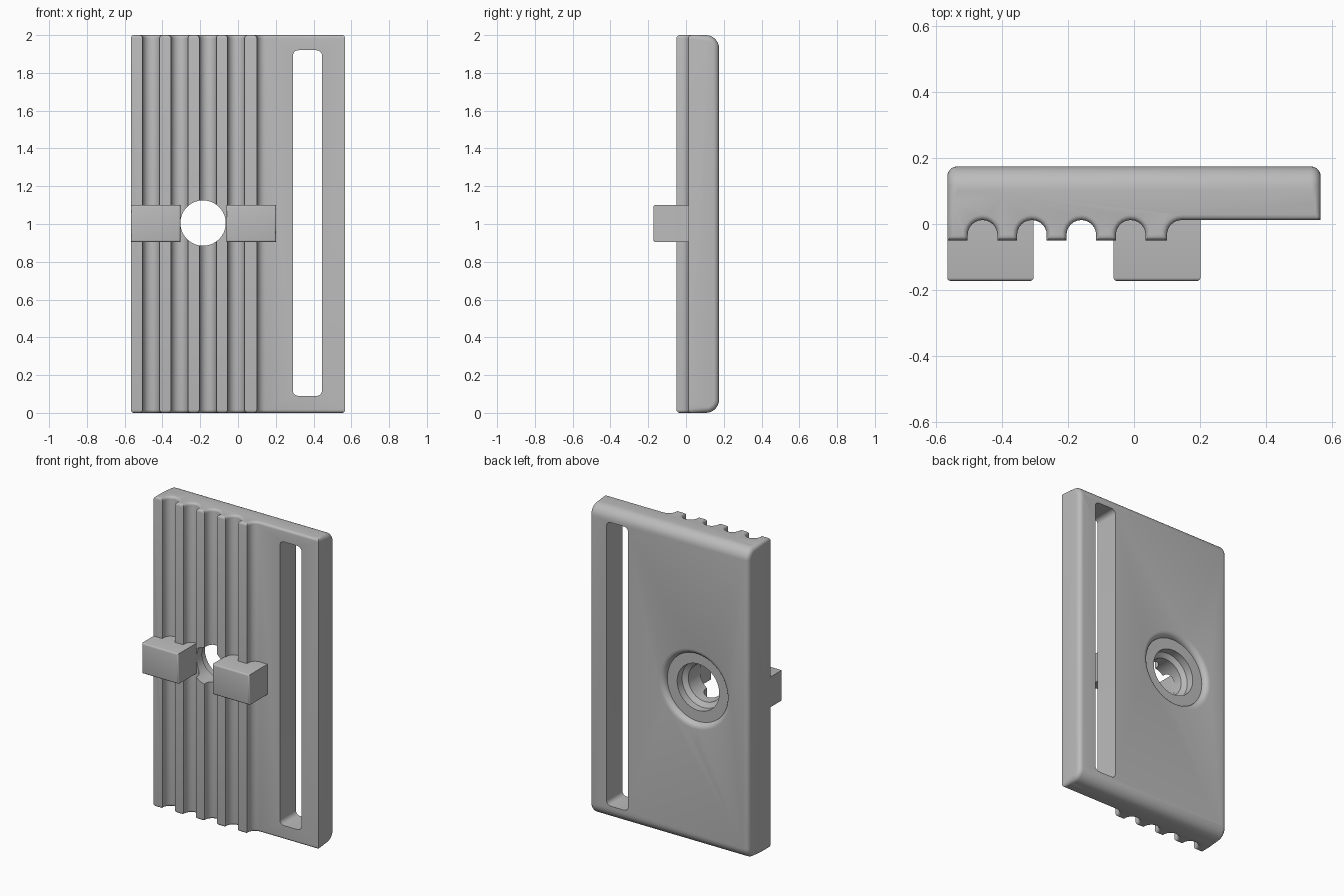
import bpy, bmesh
from math import sin, cos, pi, radians
from mathutils import Matrix, Vector

old = bpy.data.objects.get("Cube")
if old:
    bpy.data.objects.remove(old, do_unlink=True)

grey = bpy.data.materials.new("plain grey")
grey.use_nodes = True
grey.diffuse_color = (0.5, 0.5, 0.5, 1)
grey.node_tree.nodes["Principled BSDF"].inputs["Base Color"].default_value = (0.5, 0.5, 0.5, 1)

X, FRONT, BACK, RIB = 0.567, 0.012, 0.175, -0.05
HOLE = Vector((-0.185, 0, 1.005))


def finish(bm, name):
    bmesh.ops.recalc_face_normals(bm, faces=bm.faces)
    mesh = bpy.data.meshes.new(name)
    bm.to_mesh(mesh)
    bm.free()
    mesh.materials.append(grey)
    obj = bpy.data.objects.new(name, mesh)
    bpy.context.collection.objects.link(obj)
    return obj


def box_bm(lo, hi):
    bm = bmesh.new()
    bmesh.ops.create_cube(bm, size=1)
    lo, hi = Vector(lo), Vector(hi)
    for v in bm.verts:
        v.co = (lo + hi) / 2 + v.co * (hi - lo)
    return bm


def bevel(bm, test, width, segments):
    edges = [e for e in bm.edges if test(*[v.co for v in e.verts])]
    bmesh.ops.bevel(bm, geom=edges, offset=width, segments=segments,
                    profile=0.5, affect='EDGES', clamp_overlap=True)


def combine(obj, tool, operation):
    mod = obj.modifiers.new("combine", 'BOOLEAN')
    mod.operation, mod.object, mod.solver = operation, tool, 'EXACT'
    bpy.context.view_layer.objects.active = obj
    bpy.ops.object.modifier_apply(modifier=mod.name)
    bpy.data.objects.remove(tool, do_unlink=True)


def smooth(obj):
    bpy.ops.object.select_all(action='DESELECT')
    obj.select_set(True)
    bpy.context.view_layer.objects.active = obj
    bpy.ops.object.shade_smooth_by_angle(angle=radians(32))


# Ribbed plate: grooved cross-section extruded upwards
R = 0.045
outline = [(-X, BACK), (-X, RIB)]
for i in range(5):
    cx = -0.46 + 0.15 * i
    outline.append((cx - R, RIB))
    if i == 4:
        break
    outline += [(cx - R * cos(a), FRONT - R + R * sin(a)) for a in [pi * k / 12 for k in range(13)]]
    outline.append((cx + R, RIB))
outline[-1] = (0.1, RIB)
outline += [(0.145 - R * cos(a), FRONT - R + R * sin(a)) for a in [pi * k / 12 for k in range(7)]]
outline += [(X, FRONT), (X, BACK)]

bm = bmesh.new()
base = bm.faces.new([bm.verts.new((x, y, 0)) for x, y in outline])
top = bmesh.ops.extrude_face_region(bm, geom=[base])["geom"]
bmesh.ops.translate(bm, vec=(0, 0, 2), verts=[g for g in top if isinstance(g, bmesh.types.BMVert)])
bevel(bm, lambda a, b: abs(a.z - b.z) < 0.01 and min(a.y, b.y) < 0.1, 0.02, 4)
plate = finish(bm, "ribbed_plate")

# Rounded envelope trims the back edges
bm = box_bm((-X, -0.2, 0), (X, BACK, 2))
bevel(bm, lambda a, b: min(a.y, b.y) > 0.1 and abs(a.z - b.z) < 0.01, 0.07, 8)
bevel(bm, lambda a, b: min(a.y, b.y) > 0.1 and abs(a.x - b.x) < 0.001, 0.03, 5)
combine(plate, finish(bm, "envelope"), 'INTERSECT')

# Long strap slot with rounded corners
bm = box_bm((0.29, -0.3, 0.09), (0.445, 0.3, 1.92))
bevel(bm, lambda a, b: abs(a.y - b.y) > 0.1, 0.03, 5)
combine(plate, finish(bm, "slot_cutter"), 'DIFFERENCE')

# Stepped screw hole, turned about the y axis
rings = [(0.12, -0.3), (0.12, 0.07), (0.15, 0.09), (0.15, 0.14), (0.22, 0.14)]
rings += [(0.255 - 0.035 * cos(a), 0.14 + 0.035 * sin(a)) for a in [pi / 2 * k / 5 for k in range(1, 6)]]
rings.append((0.255, 0.3))
bm = bmesh.new()
N = 64
loops = [[bm.verts.new(HOLE + Vector((r * cos(2 * pi * k / N), y, r * sin(2 * pi * k / N))))
          for k in range(N)] for r, y in rings]
for a, b in zip(loops, loops[1:]):
    for k in range(N):
        bm.faces.new((a[k], a[k - 1], b[k - 1], b[k]))
bm.faces.new(loops[0])
bm.faces.new(loops[-1])
combine(plate, finish(bm, "hole_cutter"), 'DIFFERENCE')
smooth(plate)

# Pair of front lugs beside the hole
for name, x0, x1 in (("right_lug", -X, -0.305), ("left_lug", -0.062, 0.202)):
    bm = box_bm((x0, -0.173, 0.905), (x1, 0.03, 1.1))
    bevel(bm, lambda a, b: max(a.y, b.y) < -0.1, 0.01, 3)
    smooth(finish(bm, name))
